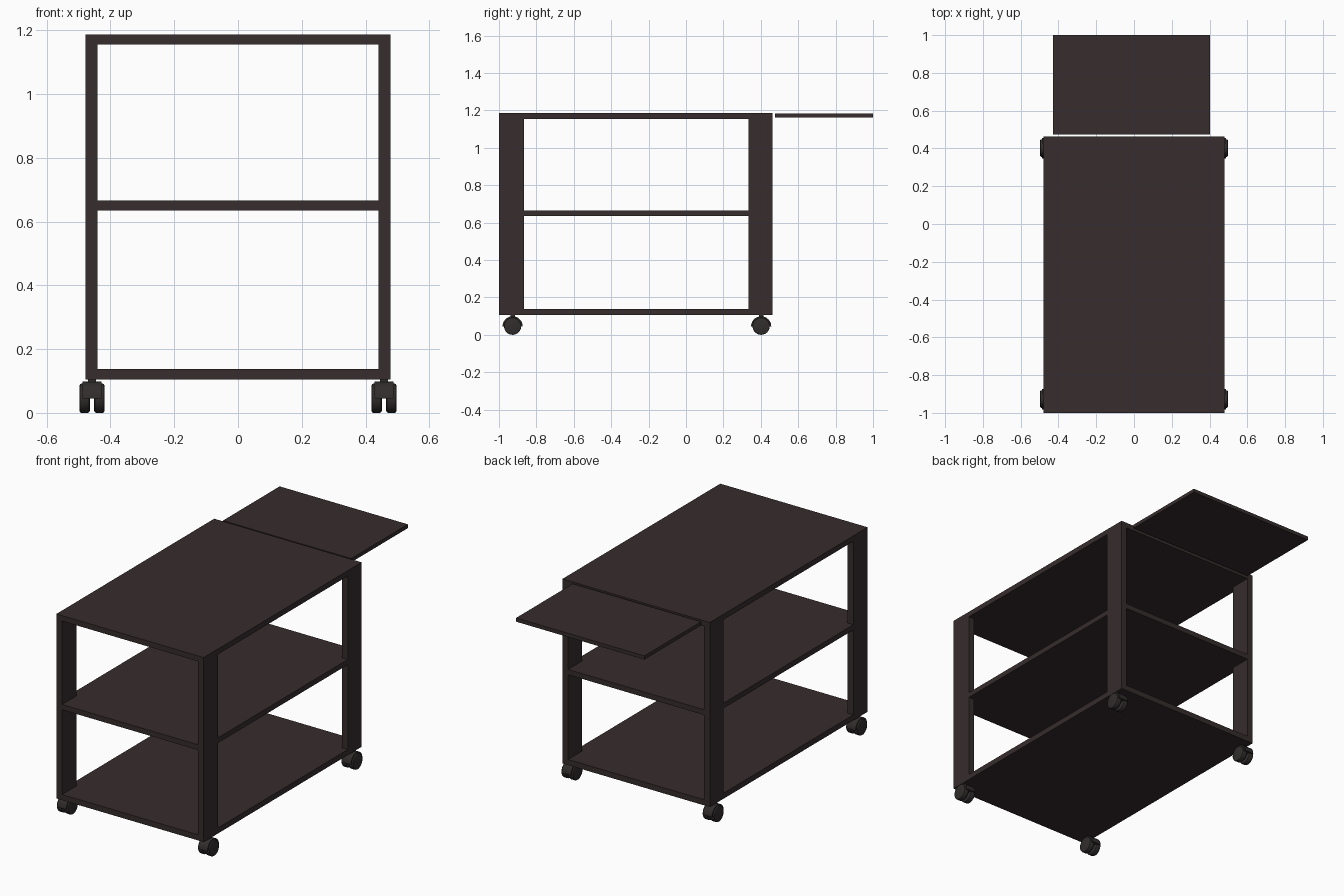
import bpy, bmesh, math
from mathutils import Matrix

if "Cube" in bpy.data.objects:
    bpy.data.objects.remove(bpy.data.objects["Cube"])


def material(name, rgb):
    m = bpy.data.materials.new(name)
    m.diffuse_color = (*rgb, 1)
    m.use_nodes = True
    m.node_tree.nodes["Principled BSDF"].inputs["Base Color"].default_value = m.diffuse_color
    return m


WOOD = material("dark brown", (0.037, 0.025, 0.026))
RUBBER = material("dark grey brown", (0.031, 0.026, 0.026))


def add(name, bm, mat):
    bmesh.ops.recalc_face_normals(bm, faces=bm.faces)
    me = bpy.data.meshes.new(name)
    bm.to_mesh(me)
    bm.free()
    me.materials.append(mat)
    ob = bpy.data.objects.new(name, me)
    bpy.context.collection.objects.link(ob)
    return ob


def prism(name, pts, direction, mat):
    """Extrude a closed outline of 3D points along a direction."""
    bm = bmesh.new()
    f = bm.faces.new([bm.verts.new(p) for p in pts])
    r = bmesh.ops.extrude_face_region(bm, geom=[f], use_keep_orig=True)
    vs = [v for v in r["geom"] if isinstance(v, bmesh.types.BMVert)]
    bmesh.ops.translate(bm, verts=vs, vec=direction)
    return add(name, bm, mat)


def box(name, x0, x1, y0, y1, z0, z1, mat=WOOD):
    pts = [(x0, y0, z0), (x1, y0, z0), (x1, y1, z0), (x0, y1, z0)]
    return prism(name, pts, (0, 0, z1 - z0), mat)


def smooth(ob):
    bpy.ops.object.select_all(action='DESELECT')
    ob.select_set(True)
    bpy.context.view_layer.objects.active = ob
    bpy.ops.object.shade_smooth_by_angle(angle=math.radians(35))


X, Y0, Y1 = 0.478, -1.0, 0.462
IX, IY0, IY1 = 0.441, -0.867, 0.335

# full-size top and bottom boards
box("top_board", -X, X, Y0, Y1, 1.155, 1.187)
box("bottom_board", -X, X, Y0, Y1, 0.105, 0.138)

# middle shelf, notched around the legs
outline = [(-IX, Y0), (IX, Y0), (IX, IY0), (X, IY0), (X, IY1), (IX, IY1),
           (IX, Y1), (-IX, Y1), (-IX, IY1), (-X, IY1), (-X, IY0), (-IX, IY0)]
prism("middle_shelf", [(x, y, 0.635) for x, y in outline], (0, 0, 0.031), WOOD)

# extension leaf behind the top
box("extension_leaf", -0.43, 0.402, 0.475, 1.0, 1.162, 1.184)


def wheel(name, x, y, z, r, w):
    bm = bmesh.new()
    m = Matrix.Translation((x, y, z)) @ Matrix.Rotation(math.pi / 2, 4, 'Y')
    bmesh.ops.create_cone(bm, cap_ends=True, segments=32, radius1=r, radius2=r,
                          depth=w, matrix=m)
    rims = [e for e in bm.edges if any(len(f.verts) > 4 for f in e.link_faces)]
    bmesh.ops.bevel(bm, geom=rims, offset=0.006, segments=2, profile=0.5,
                    affect='EDGES')
    smooth(add(name, bm, RUBBER))


# legs and twin-wheel casters
for side, s in (("left", -1), ("right", 1)):
    for end, ya, yb, cy in (("front", Y0, IY0, -0.927), ("back", IY1, Y1, 0.402)):
        tag = f"{end}_{side}"
        xa, xb = sorted((s * IX, s * X))
        box(tag + "_leg", xa, xb, ya, yb, 0.138, 1.155)
        cx = s * 0.458
        for k in (-1, 1):
            wheel(f"{tag}_wheel_{'outer' if k == s else 'inner'}",
                  cx + k * 0.023, cy, 0.046, 0.046, 0.032)
        # arched hood over the wheels
        n = 20
        arc = [(cx - 0.03, cy + 0.054 * math.cos(math.pi * i / n),
                0.045 + 0.054 * math.sin(math.pi * i / n)) for i in range(n + 1)]
        smooth(prism(tag + "_hood", arc, (0.06, 0, 0), RUBBER))
        box(tag + "_stem", cx - 0.012, cx + 0.012, cy - 0.012, cy + 0.012,
            0.09, 0.105, RUBBER)
